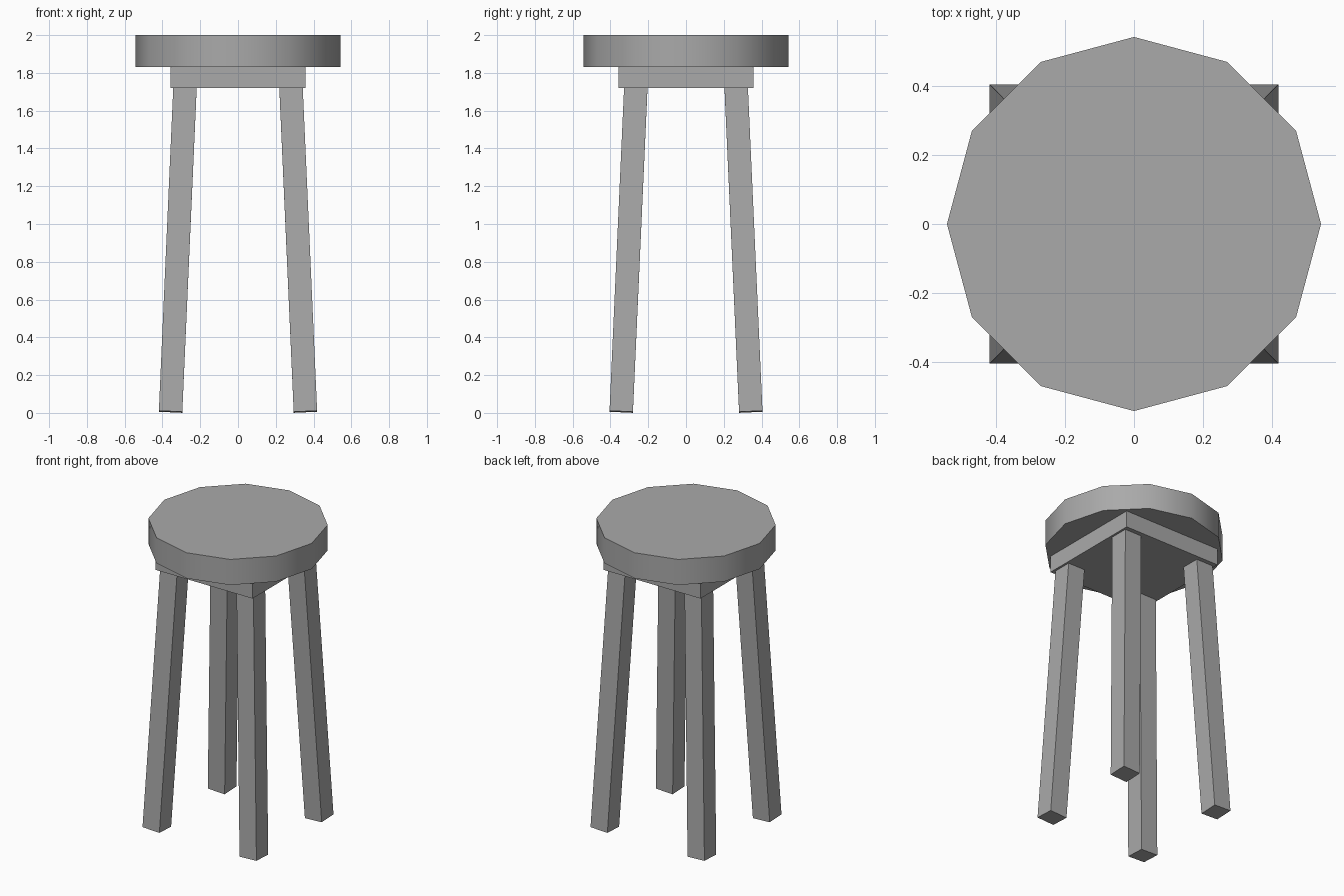
import bpy
import math
from mathutils import Vector

default = bpy.data.objects.get("Cube")
if default:
    bpy.data.objects.remove(default, do_unlink=True)

grey = bpy.data.materials.new("plain_grey")
grey.use_nodes = True
colour = (0.4, 0.4, 0.4, 1)
grey.diffuse_color = colour
grey.node_tree.nodes["Principled BSDF"].inputs["Base Color"].default_value = colour


def finish(name):
    obj = bpy.context.object
    obj.name = name
    obj.data.materials.append(grey)
    return obj


def box(name, size, centre):
    bpy.ops.mesh.primitive_cube_add(size=1, location=centre)
    obj = finish(name)
    obj.scale = size
    return obj


# Twelve-sided seat with softly shaded rim
bpy.ops.mesh.primitive_cylinder_add(
    vertices=12, radius=0.542, depth=0.17, location=(0, 0, 1.915))
finish("seat")
bpy.ops.object.shade_smooth_by_angle(angle=math.radians(40))

# Square block under the seat
box("seat_block", (0.714, 0.714, 0.115), (0, 0, 1.7775))

# Four splayed square legs, tops sunk into the block
for sx, side in ((1, "left"), (-1, "right")):
    for sy, end in ((-1, "front"), (1, "back")):
        foot = Vector((sx * 0.357, sy * 0.343, 0.006))
        top = Vector((sx * 0.279, sy * 0.264, 1.76))
        axis = top - foot
        leg = box(f"{end}_{side}_leg", (0.124, 0.124, axis.length), (foot + top) / 2)
        leg.rotation_mode = "QUATERNION"
        leg.rotation_quaternion = Vector((0, 0, 1)).rotation_difference(axis)
